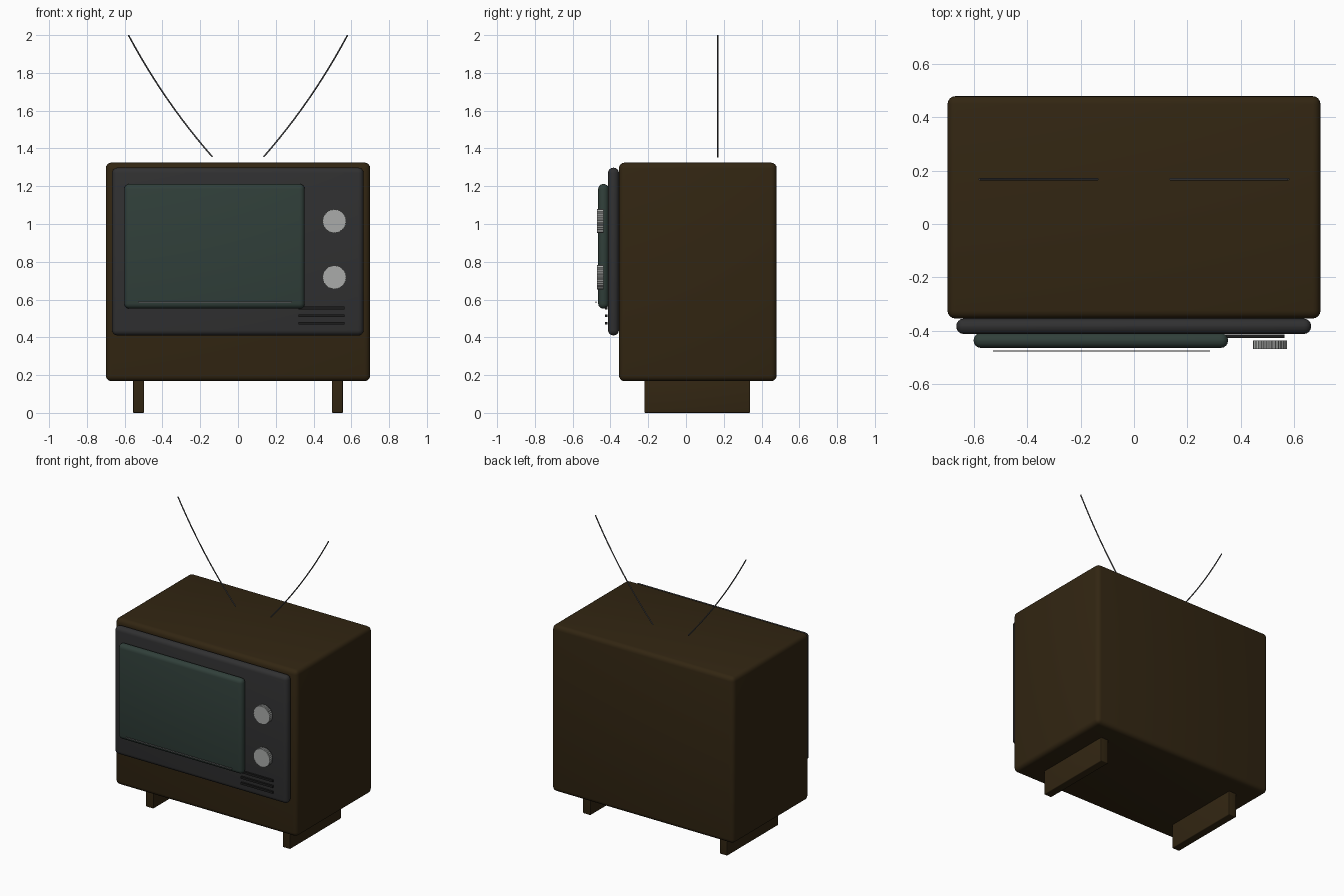
import bpy, bmesh, math
from mathutils import Vector

if "Cube" in bpy.data.objects:
    bpy.data.objects.remove(bpy.data.objects["Cube"], do_unlink=True)


def material(name, rgb, rough=0.6):
    m = bpy.data.materials.new(name)
    m.use_nodes = True
    m.diffuse_color = (*rgb, 1)
    bsdf = next(n for n in m.node_tree.nodes if n.type == 'BSDF_PRINCIPLED')
    bsdf.inputs["Base Color"].default_value = (*rgb, 1)
    bsdf.inputs["Roughness"].default_value = rough
    return m


WOOD = material("dark_wood", (0.032, 0.019, 0.006))
PANEL = material("charcoal_plastic", (0.03, 0.03, 0.031))
GLASS = material("green_glass", (0.03, 0.05, 0.042))
KNOB = material("light_grey_metal", (0.40, 0.41, 0.40))
BLACK = material("black_slot", (0.012, 0.012, 0.012))
STEEL = material("grey_steel", (0.09, 0.09, 0.095))
TRIM = material("silver_trim", (0.18, 0.19, 0.19))


def finish(name, bm, mat):
    mesh = bpy.data.meshes.new(name)
    bm.to_mesh(mesh)
    bm.free()
    mesh.materials.append(mat)
    ob = bpy.data.objects.new(name, mesh)
    bpy.context.collection.objects.link(ob)
    bpy.ops.object.select_all(action='DESELECT')
    ob.select_set(True)
    bpy.context.view_layer.objects.active = ob
    return ob


def box(name, x, y, z, mat, bevel=0.0):
    """Box from its (min, max) range on each axis, with rounded edges."""
    bm = bmesh.new()
    bmesh.ops.create_cube(bm, size=1)
    for v in bm.verts:
        v.co = Vector([(lo + hi) / 2 + c * (hi - lo)
                       for c, (lo, hi) in zip(v.co, (x, y, z))])
    ob = finish(name, bm, mat)
    if bevel:
        mod = ob.modifiers.new("rounded_edges", 'BEVEL')
        mod.width, mod.segments = bevel, 4
        bpy.ops.object.modifier_apply(modifier=mod.name)
        bpy.ops.object.shade_smooth_by_angle(angle=math.radians(40))
    return ob


def knob(name, x, z, radius, y_front, y_back):
    """Finely ribbed disc facing the front."""
    bm = bmesh.new()
    n = 64
    ring = []
    for i in range(n):
        a = math.tau * i / n
        r = radius * (1 if i % 2 else 0.95)
        ring.append(bm.verts.new((x + r * math.cos(a), y_front, z + r * math.sin(a))))
    face = bm.faces.new(ring)
    new = bmesh.ops.extrude_face_region(bm, geom=[face])["geom"]
    for v in new:
        if isinstance(v, bmesh.types.BMVert):
            v.co.y = y_back
    bmesh.ops.recalc_face_normals(bm, faces=bm.faces)
    return finish(name, bm, KNOB)


def antenna(name, side):
    """Thin gently curved rod leaning outward."""
    cu = bpy.data.curves.new(name, 'CURVE')
    cu.dimensions = '3D'
    cu.bevel_depth, cu.bevel_resolution = 0.004, 2
    cu.use_fill_caps = True
    a, b, c = (Vector((side * x, 0.168, z))
               for x, z in ((0.135, 1.355), (0.39, 1.645), (0.58, 2.0)))
    sp = cu.splines.new('POLY')
    steps = 12
    sp.points.add(steps)
    for i, p in enumerate(sp.points):
        t = i / steps
        p.co = (*(a * (1 - t) ** 2 + b * 2 * t * (1 - t) + c * t * t), 1)
    cu.materials.append(STEEL)
    ob = bpy.data.objects.new(name, cu)
    bpy.context.collection.objects.link(ob)


# Cabinet, front panel and screen
box("cabinet", (-0.70, 0.70), (-0.355, 0.48), (0.168, 1.325), WOOD, 0.03)
box("front_panel", (-0.667, 0.665), (-0.413, -0.355), (0.41, 1.298), PANEL, 0.028)
box("screen", (-0.602, 0.353), (-0.465, -0.409), (0.552, 1.212), GLASS, 0.027)
box("screen_trim", (-0.53, 0.285), (-0.479, -0.475), (0.581, 0.589), TRIM)

# Control knobs
for label, z in (("upper", 1.015), ("lower", 0.718)):
    knob(label + "_knob", 0.51, z, 0.064, -0.47, -0.438)

# Speaker slots
for i in range(3):
    z = 0.475 + i * 0.04
    box(f"speaker_slot_{i + 1}", (0.32, 0.565), (-0.428, -0.415), (z - 0.007, z + 0.007), BLACK)

# Feet and antennas on both sides
for label, s in (("left", 1), ("right", -1)):
    box(label + "_foot", sorted((s * 0.497, s * 0.555)), (-0.22, 0.34), (0, 0.175), WOOD, 0.005)
    antenna(label + "_antenna", s)
